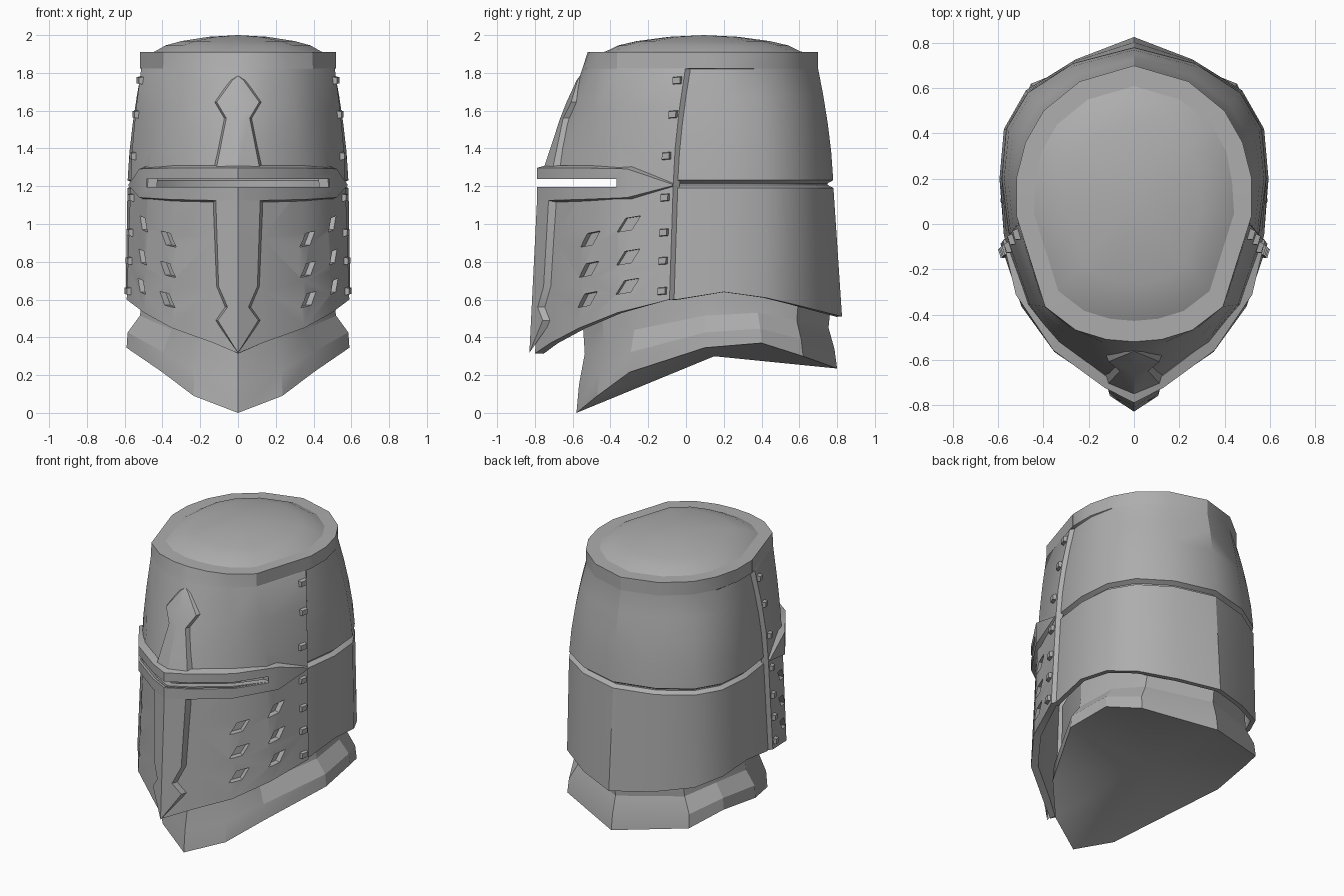
import bpy, bmesh, math
from mathutils import Vector, Matrix

cube = bpy.data.objects.get("Cube")
if cube:
    bpy.data.objects.remove(cube, do_unlink=True)

steel = bpy.data.materials.new("grey steel")
steel.use_nodes = True
GREY = (0.42, 0.42, 0.42, 1)
steel.diffuse_color = GREY
steel.node_tree.nodes["Principled BSDF"].inputs["Base Color"].default_value = GREY

# Half outlines of the helm, from the front keel round to the back
TOP = [(0, -.5), (.12, -.49), (.25, -.45), (.38, -.35), (.5, .04),
       (.51, .2), (.48, .36), (.4, .5), (.24, .63), (0, .7)]
MID = [(0, -.735), (.12, -.67), (.33, -.51), (.46, -.34), (.555, -.03),
       (.585, .2), (.565, .42), (.47, .58), (.27, .71), (0, .78)]
LOW = [(0, -.765), (.125, -.69), (.34, -.54), (.48, -.35), (.575, -.05),
       (.595, .2), (.575, .42), (.477, .59), (.26, .725), (0, .82)]
HEM = [.315, .37, .45, .53, .6, .64, .61, .57, .535, .51]
EYE, BROW, RIM = 1.2, 1.82, 1.91
UP = Vector((0, 0, 1))


def mix(a, b, t):
    return a + (b - a) * t


def ring_point(i, z):
    """Point of the helm skin at a whole outline index."""
    a = Vector(MID[i])
    side = min(1, i / 4)
    if z >= EYE:
        t = min(1, (z - EYE) / mix(RIM - EYE, BROW - EYE, side))
        p = a.lerp(Vector(TOP[i]), t ** (1 + .6 * side))
    else:
        p = mix(a, Vector(LOW[i]), (EYE - z) / .6)
    return Vector((p.x, p.y, z))


def skin(i, z, off=0.0):
    """Point at a fractional index, pushed outwards by off."""
    k = min(int(i), 8)
    p = mix(ring_point(k, z), ring_point(k + 1, z), i - k)
    return p + Vector((p.x, p.y - .1, 0)).normalized() * off


def finish(name, bm, thick=0, cutters=(), angle=30):
    """Mirror, thicken, cut and shade one part."""
    mesh = bpy.data.meshes.new(name)
    bm.to_mesh(mesh)
    bm.free()
    ob = bpy.data.objects.new(name, mesh)
    bpy.context.collection.objects.link(ob)
    mesh.materials.append(steel)
    mirror = ob.modifiers.new("mirror", 'MIRROR')
    mirror.use_clip = True
    if thick:
        solid = ob.modifiers.new("thickness", 'SOLIDIFY')
        solid.thickness, solid.offset = thick, -1
    for c in cutters:
        cut = ob.modifiers.new("cut", 'BOOLEAN')
        cut.operation, cut.object, cut.solver = 'DIFFERENCE', c, 'EXACT'
    bpy.ops.object.select_all(action='DESELECT')
    bpy.context.view_layer.objects.active = ob
    ob.select_set(True)
    for m in list(ob.modifiers):
        bpy.ops.object.modifier_apply(modifier=m.name)
    if angle:
        bpy.ops.object.shade_smooth_by_angle(angle=math.radians(angle))
    return ob


def sheet(name, rows, **kw):
    """Loft a grid of points into a sheet."""
    bm = bmesh.new()
    vs = [[bm.verts.new(p) for p in row] for row in rows]
    for lo, hi in zip(vs, vs[1:]):
        for c in range(len(lo) - 1):
            bm.faces.new((lo[c], lo[c + 1], hi[c + 1], hi[c]))
    bmesh.ops.remove_doubles(bm, verts=bm.verts, dist=.0005)
    return finish(name, bm, **kw)


def stud(bm, i, z, outline, lo, hi, taper):
    """Small prism standing on the skin."""
    p = skin(i, z)
    t = (skin(i + .04, z) - skin(i - .04, z)).normalized()
    n = t.cross(UP)
    a, b = [[bm.verts.new(p + t * s * k + UP * h * k + n * d) for s, h in outline]
            for d, k in ((lo, 1), (hi, taper))]
    bm.faces.new(a)
    bm.faces.new(b)
    for j in range(len(a)):
        k = (j + 1) % len(a)
        bm.faces.new((a[j], a[k], b[k], b[j]))
    bmesh.ops.recalc_face_normals(bm, faces=bm.faces)


# Cutters for the eye slit and the breathing holes
bm = bmesh.new()
bmesh.ops.create_cube(bm, size=1, matrix=Matrix.Translation((0, -.67, 1.217))
                      @ Matrix.Diagonal((.97, .66, .042, 1)))
mesh = bpy.data.meshes.new("slit_cutter")
bm.to_mesh(mesh)
bm.free()
slit = bpy.data.objects.new("slit_cutter", mesh)
bpy.context.collection.objects.link(slit)
bm = bmesh.new()
for i, heights in ((2.15, (.92, .76, .6)), (3.15, (1.0, .825, .67))):
    for z in heights:
        stud(bm, i, z, [(-.065, -.043), (.018, -.03), (.065, .043), (-.018, .03)], -.018, .08, 1)
vents = finish("vent_cutter", bm, angle=0)
for c in (slit, vents):
    c.hide_render = True

# Front plate with a raised, sloped edge along the side seam
front = [0, 1, 2, 3, 3.9, 3.98]
lift = [.02, .02, .02, .02, .025, -.01]
rows = [[skin(i, mix(HEM[round(i)], EYE, f), o) for i, o in zip(front, lift)]
        for f in (0, .33, .67, 1)]
rows += [[skin(i, z, o) for i, o in zip(front, lift)] for z in (1.4, 1.6, BROW)]
rows += [[skin(i, z, .02) for i in front] for z in (BROW + .004, RIM)]
sheet("front_plate", rows, thick=.045, cutters=(slit, vents))

# Back plates with the groove between them and the brow ledge
back = [3.9, 4, 5, 6, 7, 8, 9]
ledge = [.01, .02, .01, 0, 0, 0, 0]
hem = [HEM[round(i)] for i in back]
rows = [[skin(i, mix(h, 1.19, f)) for i, h in zip(back, hem)] for f in (0, .5, 1)]
rows += [[skin(i, z, o) for i in back] for z, o in
         ((1.207, -.03), (1.215, -.03), (1.232, 0), (1.38, 0), (1.53, 0), (1.68, 0), (BROW, 0))]
rows += [[skin(i, z, o) for i, o in zip(back, ledge)] for z in (BROW + .004, RIM)]
sheet("back_plates", rows, thick=.03)

# Flat rim and domed crown
outer = [skin(i, RIM, .02 if i < 5 else 0) for i in range(10)]
hub = Vector((0, .095, RIM))
rows = []
for scale, z in ((1, RIM), (.85, 1.912), (.74, 1.945), (.58, 1.968), (.3, 1.991), (0, 2)):
    rows.append([hub + (p - hub) * scale + UP * (z - RIM) for p in outer])
sheet("rim", rows[:2])
sheet("crown", rows[1:])

# Raised cross: two blades with sloped edges, as (half width, height, lift)
UPPER = [(.115, 1.28, .05), (.06, 1.56, .05), (.11, 1.645, .045), (.03, 1.76, .03), (0, 1.785, .02)]
LOWER = [(0, .313, .01), (0, .318, .05), (.1, .49, .05), (.052, .56, .05),
         (.097, .67, .05), (.115, 1.14, .05)]
for name, outline in (("upper_blade", UPPER), ("lower_blade", LOWER)):
    rows = []
    for w, z, up in outline:
        skirt = w + .018 if w else 0
        rows.append([skin(0, z, up), skin(w / .125, z, up),
                     skin(skirt / .125, z, .012 if w else up)])
    sheet(name, rows)

# Eye bar, as (outline index, bottom, top, lift)
bar = [(0, 1.125, 1.297, .055), (1, 1.125, 1.297, .055), (2, 1.13, 1.297, .055),
       (3.2, 1.14, 1.292, .055), (3.9, 1.203, 1.21, .035)]
rows = [[], [], [], []]
for i, bottom, top, up in bar:
    for row, z, o in zip(rows, (bottom - .014, bottom, top, top + .014), (.005, up, up, .005)):
        p = skin(i, EYE, o)
        p.z = z
        row.append(p)
sheet("eye_bar", rows, thick=.02, cutters=(slit,))

# Rivets beside the seam
bm = bmesh.new()
for z in (1.76, 1.58, 1.36, 1.14, .955, .805, .645):
    stud(bm, 3.82 if z > 1.5 else 3.77, z,
         [(-.028, -.024), (.026, -.02), (.028, .024), (-.026, .02)], .005, .045, .75)
finish("rivets", bm, angle=0)

# Neck guard with a closed underside, flaring again inside the helm
FLARE = [(0, -.58, 0), (.235, -.47, .09), (.4, -.3, .215), (.59, .1, .345),
         (.56, .4, .37), (.455, .62, .3), (0, .8, .235)]


def collar(sx, sy, t):
    """Rim of the guard, scaled and raised towards the inside of the helm."""
    return [Vector((x * sx, .1 + (y - .1) * sy, mix(z, .75, t))) for x, y, z in FLARE]


rows = [[Vector((0, .15, .3))] * len(FLARE), collar(1, 1, 0), collar(.99, .98, .2),
        collar(.88, .935, .42), collar(.86, .95, .62), collar(.86, .94, 1)]
sheet("neck_guard", rows, angle=20)

for c in (slit, vents):
    bpy.data.objects.remove(c, do_unlink=True)
